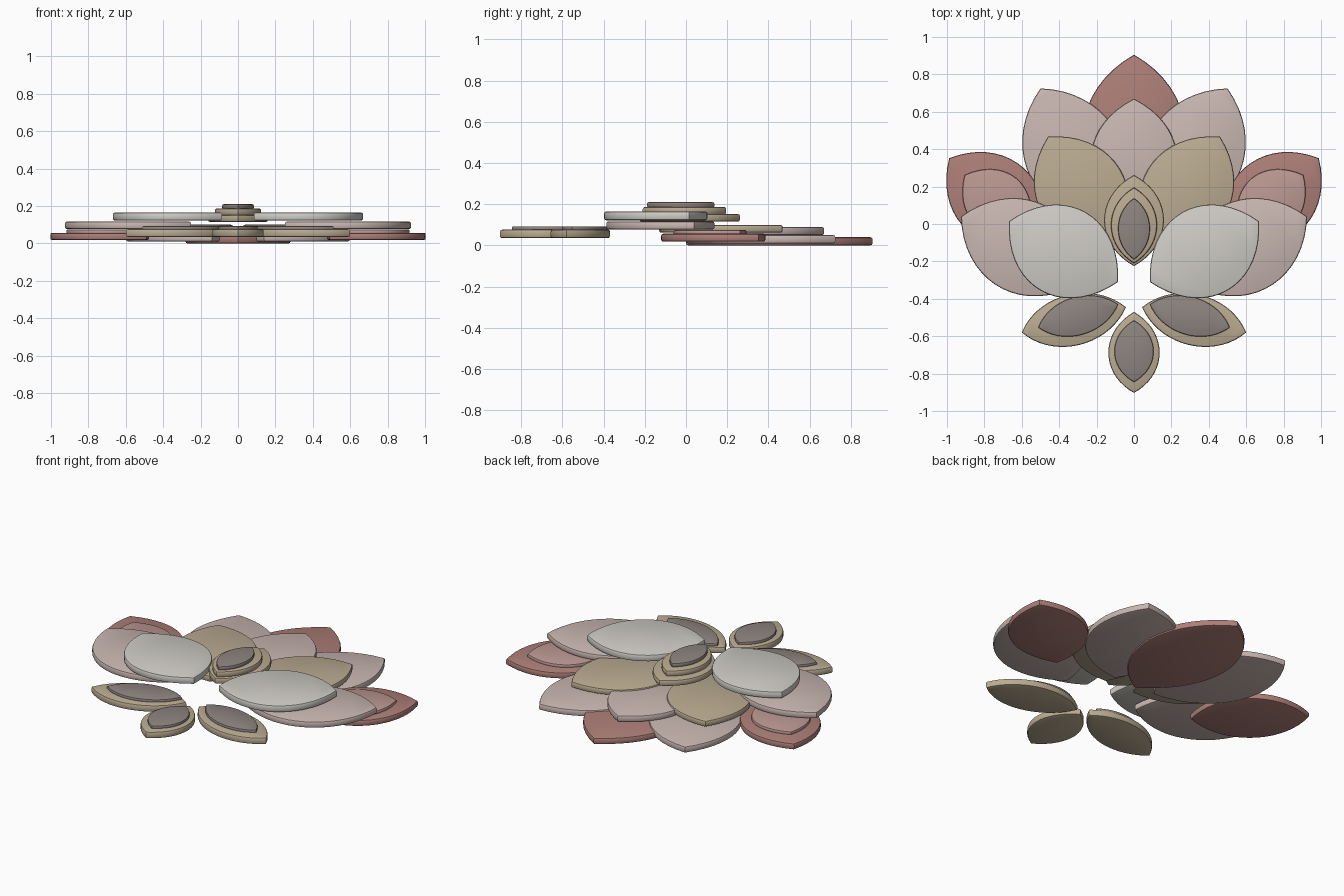
import bpy, bmesh
from mathutils import Vector

if "Cube" in bpy.data.objects:
    bpy.data.objects.remove(bpy.data.objects["Cube"])

def material(name, rgb):
    m = bpy.data.materials.new(name)
    m.diffuse_color = (*[(c / 255) ** 2.2 for c in rgb], 1)
    m.use_nodes = True
    m.node_tree.nodes["Principled BSDF"].inputs["Base Color"].default_value = m.diffuse_color
    return m

RED = material("dusty_red", (172, 126, 119))
ROSE = material("rose", (187, 152, 146))
PINK = material("pale_pink", (200, 182, 176))
TAN = material("tan", (186, 171, 145))
WHITE = material("off_white", (207, 204, 197))
GREY = material("grey_brown", (142, 132, 127))

SEGS = 18

def petal(name, base, tip, half_width, z0, z1, mat):
    """Extruded leaf outline: two mirrored Bezier sides from base to tip."""
    a, b = Vector(base), Vector(tip)
    axis = b - a
    side = Vector((-axis.y, axis.x)).normalized() * half_width / 0.75

    def point(i, sign):
        s = i / SEGS
        along = 3 * s * (1 - s) ** 2 * 0.24 + 3 * s * s * (1 - s) * 0.77 + s ** 3
        return a + axis * along + side * sign * 3 * s * (1 - s)

    outline = [point(i, -1) for i in range(SEGS + 1)]
    outline += [point(i, 1) for i in range(SEGS - 1, 0, -1)]

    bm = bmesh.new()
    face = bm.faces.new([bm.verts.new((p.x, p.y, z0)) for p in outline])
    new = bmesh.ops.extrude_face_region(bm, geom=[face])["geom"]
    bmesh.ops.translate(bm, vec=(0, 0, z1 - z0),
                        verts=[g for g in new if isinstance(g, bmesh.types.BMVert)])
    bmesh.ops.recalc_face_normals(bm, faces=bm.faces)
    # Rounded rims
    rims = [e for e in bm.edges if abs(e.verts[0].co.z - e.verts[1].co.z) < 1e-6]
    bmesh.ops.bevel(bm, geom=rims, offset=min(0.01, (z1 - z0) * 0.3), segments=2,
                    profile=0.5, affect='EDGES', clamp_overlap=True)
    me = bpy.data.meshes.new(name)
    bm.to_mesh(me)
    bm.free()
    me.materials.append(mat)
    ob = bpy.data.objects.new(name, me)
    bpy.context.collection.objects.link(ob)
    bpy.ops.object.select_all(action='DESELECT')
    ob.select_set(True)
    bpy.context.view_layer.objects.active = ob
    bpy.ops.object.shade_smooth_by_angle()

def pair(name, base, tip, *rest):
    for label, s in (("right", 1), ("left", -1)):
        petal(f"{name}_{label}", (s * base[0], base[1]), (s * tip[0], tip[1]), *rest)

# Back petals
petal("back_petal", (0, 0), (0, 0.905), 0.28, 0.0, 0.04, RED)
pair("upper_petal", (0.14, 0.0), (0.50, 0.725), 0.26, 0.01, 0.05, PINK)
petal("back_inner_petal", (0, 0), (0, 0.67), 0.232, 0.05, 0.09, PINK)
pair("inner_petal", (0.10, -0.13), (0.46, 0.467), 0.24, 0.062, 0.10, TAN)

# Side petals
pair("outer_side_petal", (0.49, -0.09), (0.988, 0.352), 0.225, 0.018, 0.057, RED)
pair("outer_side_inlay", (0.56, -0.03), (0.905, 0.262), 0.165, 0.05, 0.075, ROSE)
pair("side_petal", (0.25, -0.29), (0.925, 0.04), 0.25, 0.077, 0.117, PINK)
pair("front_petal", (0.085, -0.31), (0.668, 0.015), 0.242, 0.122, 0.165, WHITE)

# Front leaves with inlays
pair("front_leaf", (0.043, -0.445), (0.60, -0.58), 0.137, 0.035, 0.077, TAN)
pair("front_leaf_inlay", (0.085, -0.43), (0.512, -0.553), 0.102, 0.07, 0.093, GREY)
petal("front_centre_leaf", (0, -0.47), (0, -0.903), 0.137, 0.035, 0.077, TAN)
petal("front_centre_leaf_inlay", (0, -0.515), (0, -0.845), 0.105, 0.07, 0.093, GREY)

# Stacked centre bud
petal("bud_outer", (0, -0.225), (0, 0.262), 0.16, 0.115, 0.153, TAN)
petal("bud_middle", (0, -0.21), (0, 0.195), 0.123, 0.15, 0.187, TAN)
petal("bud_core", (0, -0.19), (0, 0.138), 0.085, 0.184, 0.21, GREY)
